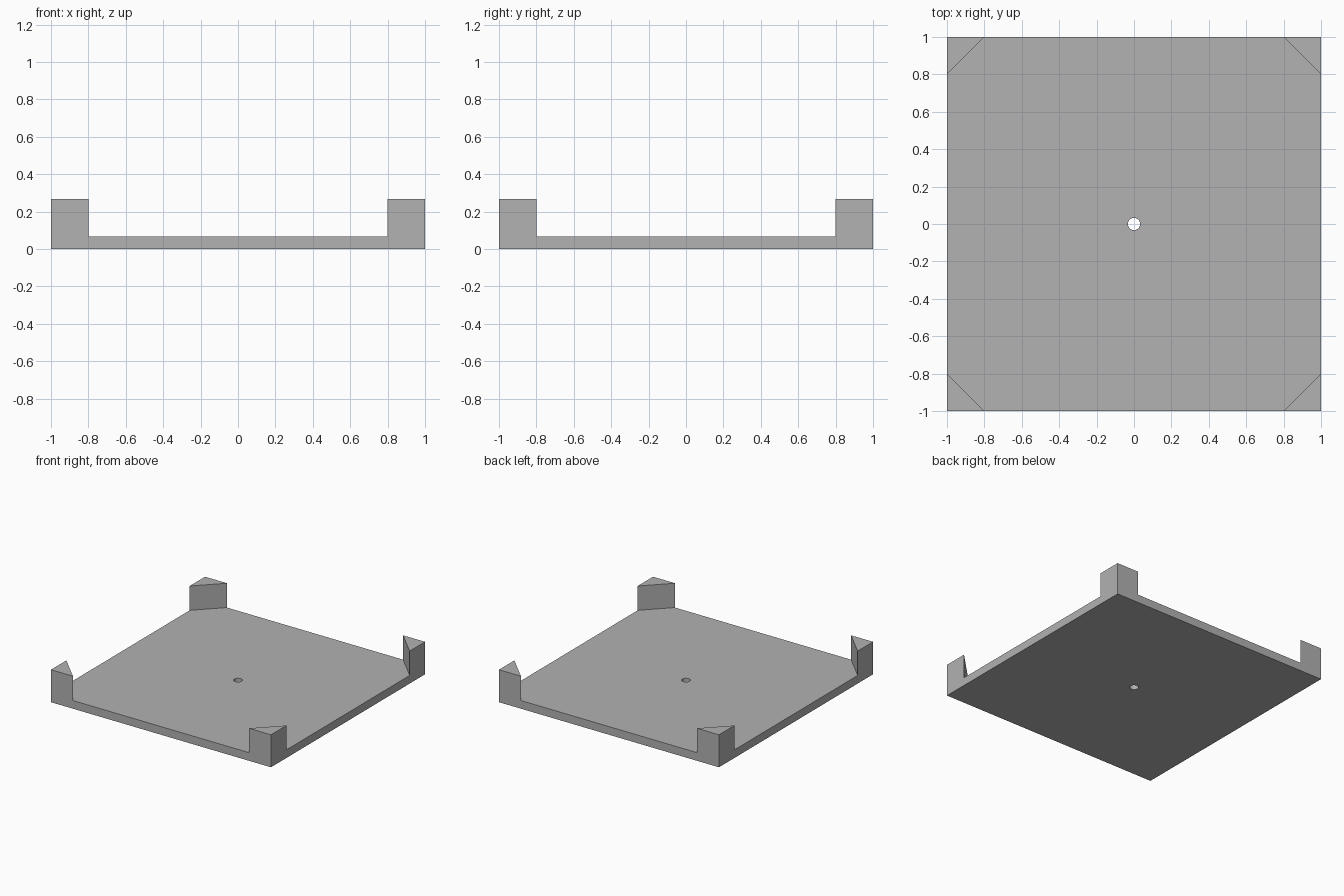
import bpy, bmesh, math
from mathutils import Vector

cube = bpy.data.objects.get("Cube")
if cube:
    bpy.data.objects.remove(cube, do_unlink=True)

HALF = 1.0        # half width of the tray
BASE = 0.067      # plate thickness
TOP = 0.267       # height of the corner posts
LEG = 0.2         # post length along each edge
HOLE = 0.033      # radius of the centre hole

grey = bpy.data.materials.new("grey")
grey.use_nodes = True
colour = (0.445, 0.445, 0.445, 1)
grey.diffuse_color = colour
grey.node_tree.nodes["Principled BSDF"].inputs["Base Color"].default_value = colour


def prism(name, loops, z0, z1):
    """Extrude a flat outline, with optional holes, from z0 to z1."""
    bm = bmesh.new()
    edges = []
    for loop in loops:
        vs = [bm.verts.new((x, y, z0)) for x, y in loop]
        edges += [bm.edges.new((a, b)) for a, b in zip(vs, vs[1:] + vs[:1])]
    bmesh.ops.triangle_fill(bm, edges=edges, use_beauty=True)
    ext = bmesh.ops.extrude_face_region(bm, geom=bm.faces[:], use_keep_orig=True)
    verts = [g for g in ext["geom"] if isinstance(g, bmesh.types.BMVert)]
    bmesh.ops.translate(bm, verts=verts, vec=Vector((0, 0, z1 - z0)))
    bmesh.ops.recalc_face_normals(bm, faces=bm.faces[:])
    mesh = bpy.data.meshes.new(name)
    bm.to_mesh(mesh)
    bm.free()
    mesh.materials.append(grey)
    obj = bpy.data.objects.new(name, mesh)
    bpy.context.collection.objects.link(obj)
    return obj


# Square base plate with a round through hole
square = [(-HALF, -HALF), (HALF, -HALF), (HALF, HALF), (-HALF, HALF)]
steps = 32
circle = [(HOLE * math.cos(math.tau * i / steps), HOLE * math.sin(math.tau * i / steps))
          for i in range(steps)]
prism("base_plate", [square, circle], 0, BASE)

# Triangular posts at the four corners
for sx, side in ((1, "left"), (-1, "right")):
    for sy, end in ((-1, "front"), (1, "back")):
        corner = [(sx * HALF, sy * HALF),
                  (sx * (HALF - LEG), sy * HALF),
                  (sx * HALF, sy * (HALF - LEG))]
        prism(f"{end}_{side}_corner_post", [corner], BASE, TOP)
